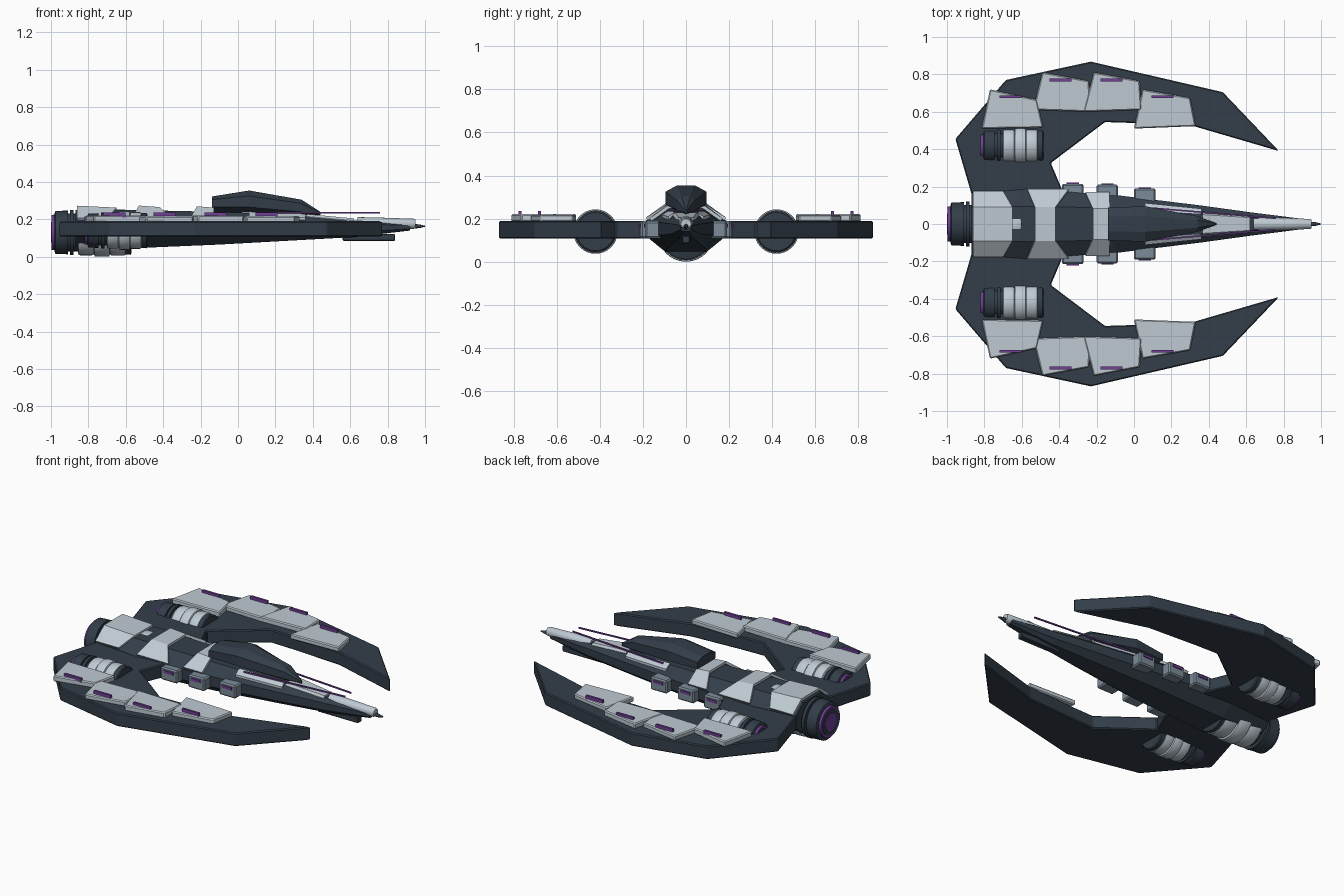
import bpy, bmesh, math

if "Cube" in bpy.data.objects:
    bpy.data.objects.remove(bpy.data.objects["Cube"])


def mat(name, c):
    m = bpy.data.materials.new(name)
    m.diffuse_color = (*c, 1)
    m.use_nodes = True
    m.node_tree.nodes["Principled BSDF"].inputs["Base Color"].default_value = m.diffuse_color
    return m


DARK = mat("dark_hull", (0.033, 0.048, 0.067))
LIGHT = mat("light_armour", (0.52, 0.59, 0.65))
MID = mat("mid_grey", (0.2, 0.26, 0.32))
GLOW = mat("violet_glow", (0.16, 0.05, 0.3))


def build(name, verts, faces, m, bevel=0, solid=0, smooth=False):
    me = bpy.data.meshes.new(name)
    me.from_pydata(verts, [], faces)
    bm = bmesh.new()
    bm.from_mesh(me)
    bmesh.ops.recalc_face_normals(bm, faces=bm.faces)
    bm.to_mesh(me)
    bm.free()
    ob = bpy.data.objects.new(name, me)
    bpy.context.collection.objects.link(ob)
    me.materials.append(m)
    if solid:
        md = ob.modifiers.new("thick", 'SOLIDIFY')
        md.thickness = solid
        md.offset = 0
    if bevel:
        md = ob.modifiers.new("bevel", 'BEVEL')
        md.width = bevel
        md.segments = 1
        md.limit_method = 'ANGLE'
    if smooth:
        bpy.ops.object.select_all(action='DESELECT')
        ob.select_set(True)
        bpy.context.view_layer.objects.active = ob
        bpy.ops.object.shade_smooth_by_angle(angle=math.radians(35))
    return ob


def skin(name, rings, m, **kw):
    """Closed loft through rings of equal length."""
    n = len(rings[0])
    faces = [tuple(range(n)), tuple(range((len(rings) - 1) * n, len(rings) * n))]
    for i in range(len(rings) - 1):
        for j in range(n):
            k = (j + 1) % n
            faces.append((i * n + j, i * n + k, (i + 1) * n + k, (i + 1) * n + j))
    return build(name, [v for r in rings for v in r], faces, m, **kw)


def plate(name, pts, z0, z1, m, bevel=0):
    return skin(name, [[(x, y, z) for x, y in pts] for z in (z0, z1)], m, bevel=bevel)


def box(name, x0, x1, y0, y1, z0, z1, m, bevel=0):
    return plate(name, [(x0, y0), (x1, y0), (x1, y1), (x0, y1)], z0, z1, m, bevel)


def octagon(x, w, wt, zb, zl, zh, zt):
    half = [(wt, zt), (w, zh), (w, zl), (wt, zb)]
    return [(x, y, z) for y, z in half] + [(x, -y, z) for y, z in reversed(half)]


def lathe(name, prof, y, z, m, n=32):
    rings = [[(x, y + r * math.cos(2 * math.pi * i / n), z + r * math.sin(2 * math.pi * i / n))
              for i in range(n)] for x, r in prof]
    return skin(name, rings, m, smooth=True)


# central fuselage
skin("fuselage", [octagon(*s) for s in (
    (-0.87, 0.162, 0.09, 0.06, 0.12, 0.195, 0.25),
    (-0.57, 0.187, 0.095, 0.045, 0.12, 0.19, 0.25),
    (-0.10, 0.155, 0.085, 0.065, 0.12, 0.185, 0.24),
    (0.35, 0.10, 0.055, 0.09, 0.125, 0.18, 0.222),
    (0.62, 0.063, 0.035, 0.105, 0.13, 0.175, 0.195),
    (0.92, 0.025, 0.014, 0.14, 0.15, 0.168, 0.178))], DARK)

# raised canopy
skin("canopy", [octagon(*s) for s in (
    (-0.14, 0.088, 0.04, 0.238, 0.265, 0.305, 0.322),
    (0.06, 0.095, 0.042, 0.236, 0.265, 0.325, 0.354),
    (0.34, 0.042, 0.02, 0.225, 0.24, 0.285, 0.305),
    (0.44, 0.004, 0.002, 0.222, 0.226, 0.235, 0.24))], DARK)


# armour saddles folded over the spine: (rear edge x, front edge x, z rear, z front)
def saddle(name, side, top, ws, wt, zs, zr, zf):
    cols = [(-ws, side, zs, zs), (-wt, top, zr, zf), (wt, top, zr, zf), (ws, side, zs, zs)]
    v = []
    for y, (x0, x1), a, b in cols:
        v += [(x0, y, a), (x1, y, b)]
    build(name, v, [(2 * i, 2 * i + 1, 2 * i + 3, 2 * i + 2) for i in range(3)], LIGHT, solid=0.016)


saddle("rear_saddle", (-0.86, -0.70), (-0.86, -0.65), 0.172, 0.088, 0.20, 0.265, 0.255)
saddle("middle_saddle", (-0.57, -0.35), (-0.53, -0.42), 0.182, 0.088, 0.198, 0.266, 0.258)
saddle("front_saddle", (-0.26, -0.13), (-0.22, -0.13), 0.165, 0.08, 0.195, 0.262, 0.255)
skin("nose_plate", [octagon(0.37, 0.062, 0.05, 0.19, 0.2, 0.215, 0.228),
                    octagon(0.62, 0.042, 0.034, 0.17, 0.18, 0.193, 0.205)], LIGHT)

# nose barrel, tip and chin block
lathe("nose_barrel", [(0.64, 0.036), (0.80, 0.032), (0.94, 0.027), (0.95, 0.023)], 0, 0.176, LIGHT, 16)
lathe("nose_tip", [(0.94, 0.012), (0.97, 0.01), (1.0, 0.003)], 0, 0.163, DARK, 12)
box("chin_block", 0.56, 0.84, -0.018, 0.018, 0.085, 0.122, DARK, 0.004)


# engines: stepped dark nozzle, violet exhaust, banded light casing
def engine(name, y, z, r, x0, xn, xr, x1):
    lathe(name + "_nozzle", [(x0 + 0.015, r * .5), (x0 + 0.015, r * .78), (x0 + 0.02, r * .88),
                             (xn, r * .9), (xn, r * .78), (xr, r * .78)], y, z, DARK)
    lathe(name + "_exhaust", [(x0, r * .62), (x0, r * .72), (x0 + 0.03, r * .74)], y, z, GLOW)
    lathe(name + "_exhaust_ring", [(x0 - 0.002, r * .48), (x0 - 0.002, r * .60), (x0 + 0.01, r * .6)], y, z, DARK)
    lathe(name + "_exhaust_core", [(x0 - 0.004, r * .4), (x0 - 0.004, r * .42), (x0 + 0.01, r * .45)], y, z, GLOW)
    lathe(name + "_collar", [(xn + 0.012, r * .8), (xn + 0.012, r * .93), (xn + 0.03, r * .93),
                             (xn + 0.03, r * .8)], y, z, DARK)
    prof = [(xr, r * .85)]
    step = (x1 - xr) / 3
    for i in range(3):
        a = xr + i * step
        k = (0.94, 1.0, 0.95)[i]
        prof += [(a + .003, r * (k - .02)), (a + .01, r * k), (a + step - .01, r * k),
                 (a + step - .003, r * (k - .02)), (a + step, r * .88)]
    lathe(name + "_casing", prof, y, z, LIGHT)
    lathe(name + "_front_cap", [(x1 - 0.01, r * .9), (x1 + 0.025, r * .92), (x1 + 0.03, r * .86)], y, z, DARK)


engine("main_engine", 0, 0.13, 0.13, -0.996, -0.91, -0.855, -0.60)

# crescent wing outline for the +y half
WING = [(-0.85, 0.0), (-0.87, 0.165), (-0.955, 0.455), (-0.685, 0.77), (-0.23, 0.868), (0.475, 0.705),
        (0.775, 0.39), (0.33, 0.52), (0.0, 0.54), (-0.155, 0.545), (-0.445, 0.326), (-0.385, 0.185), (-0.36, 0.0)]
PANELS = [[(-0.815, 0.51), (-0.485, 0.515), (-0.52, 0.665), (-0.77, 0.72)],
          [(-0.54, 0.61), (-0.235, 0.60), (-0.24, 0.765), (-0.49, 0.812)],
          [(-0.27, 0.60), (0.04, 0.61), (0.03, 0.765), (-0.215, 0.812)],
          [(0.0, 0.51), (0.33, 0.523), (0.30, 0.675), (0.045, 0.72)]]
STRIPS = [(-0.66, 0.68), (-0.393, 0.77), (-0.12, 0.77), (0.152, 0.68)]
PODS = [(-0.385, 0.215), (-0.2, 0.21), (0.0, 0.19)]

for s, side in ((1, "left"), (-1, "right")):
    plate(side + "_wing", [(x, s * y) for x, y in WING], 0.107, 0.19, DARK, 0.006)
    # wing armour with light strips
    for i, (p, (cx, cy)) in enumerate(zip(PANELS, STRIPS)):
        top = 0.221 - 0.004 * (i % 2)
        plate(f"{side}_wing_panel_{i}", [(x, s * y) for x, y in p], 0.185, top, LIGHT, 0.006)
        box(f"{side}_wing_light_{i}", cx - .058, cx + .058, s * cy - .007, s * cy + .007, 0.21, 0.236, GLOW)
    engine(side + "_engine", s * 0.42, 0.14, 0.103, -0.82, -0.745, -0.70, -0.515)
    # flank pods with light strips
    for i, (x, y) in enumerate(PODS):
        ys = sorted((s * (y - 0.09), s * y))
        box(f"{side}_pod_{i}", x, x + 0.115, *ys, 0.108, 0.188, MID, 0.008)
        ys = sorted((s * (y - 0.01), s * (y + 0.006)))
        box(f"{side}_pod_light_{i}", x + 0.025, x + 0.09, *ys, 0.158, 0.174, GLOW)
    # forward cheek plate
    skin(side + "_cheek_plate", [
        [(x, s * a, z), (x, s * b, z - d), (x, s * b, z - d - .015), (x, s * a, z - .015)]
        for x, a, b, z, d in ((0.06, 0.07, 0.112, 0.241, 0.022), (0.36, 0.055, 0.082, 0.229, 0.02))], LIGHT)
    # slim antenna
    skin(side + "_antenna", [[(x, s * y + a, 0.236 + b) for a, b in
                              ((-.004, -.004), (.004, -.004), (.004, .004), (-.004, .004))]
                             for x, y in ((0.10, 0.085), (0.76, 0.03))], GLOW)
